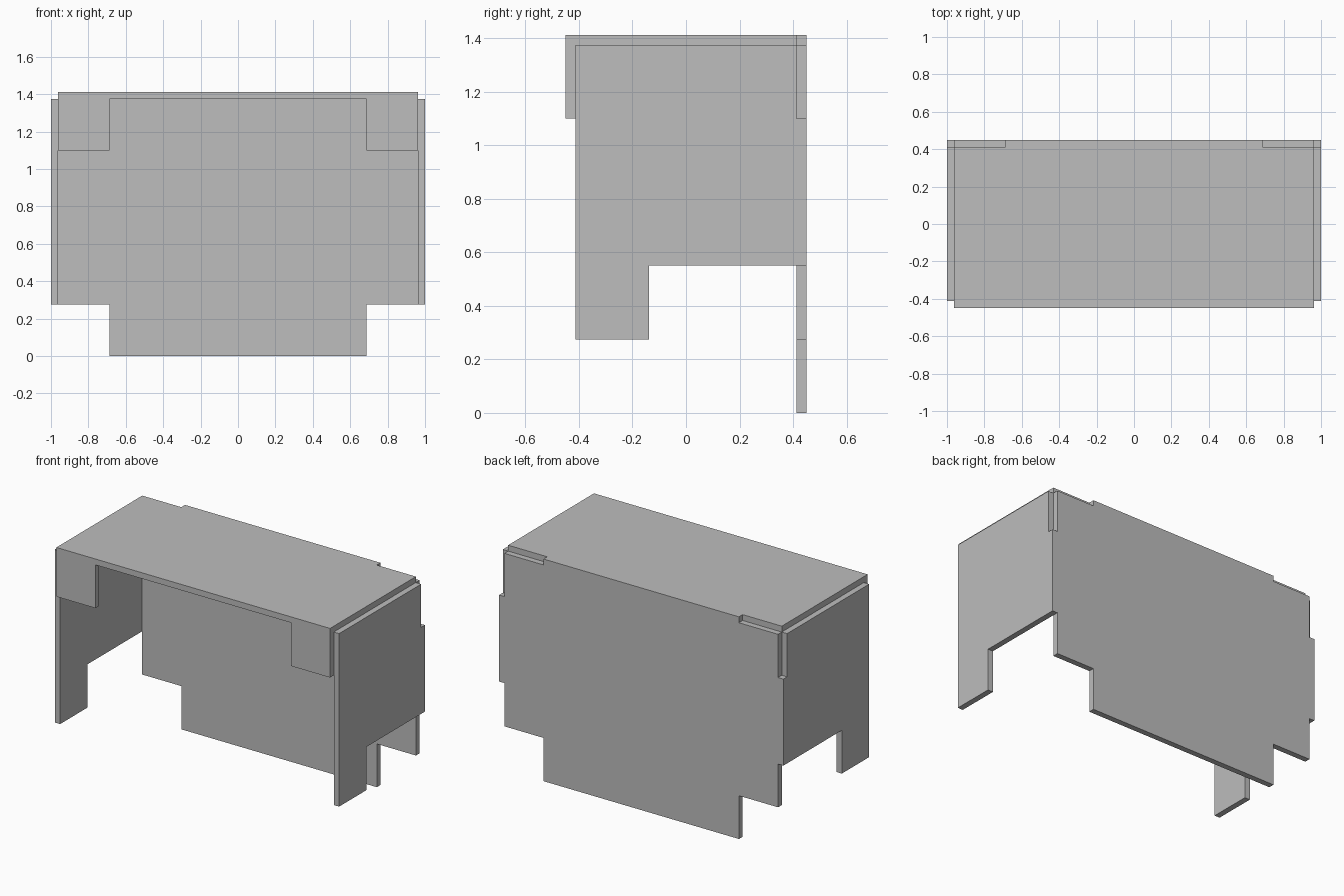
import bpy, bmesh
from mathutils import Vector

cube = bpy.data.objects.get("Cube")
if cube:
    bpy.data.objects.remove(cube, do_unlink=True)

U = 0.275    # joint module
T = 0.0375   # board thickness
W, D, H = 3.5 * U, 1.5 * U, 5 * U   # inner half width, inner half depth, inner height
JOINT = 2.5 * U                     # half width of the central joints

board = bpy.data.materials.new("board grey")
board.use_nodes = True
grey = (0.51, 0.51, 0.51, 1)
board.diffuse_color = grey
board.node_tree.nodes["Principled BSDF"].inputs["Base Color"].default_value = grey


def panel(name, outline, place, offset):
    """Cut a board from a flat outline; place maps (a, b) to 3D, offset is its thickness."""
    bm = bmesh.new()
    face = bm.faces.new([bm.verts.new(place(a, b)) for a, b in outline])
    grown = bmesh.ops.extrude_face_region(bm, geom=[face])["geom"]
    moved = [v for v in grown if isinstance(v, bmesh.types.BMVert)]
    bmesh.ops.translate(bm, verts=moved, vec=Vector(offset))
    bmesh.ops.recalc_face_normals(bm, faces=bm.faces)
    mesh = bpy.data.meshes.new(name)
    bm.to_mesh(mesh)
    bm.free()
    mesh.materials.append(board)
    obj = bpy.data.objects.new(name, mesh)
    bpy.context.collection.objects.link(obj)


def mirrored(half):
    """Complete a half outline across its first coordinate."""
    return half + [(-a, b) for a, b in reversed(half)]


# Desk top with a central tab over the back board
panel("desk_top",
      mirrored([(W, -D - T), (W, D), (JOINT, D), (JOINT, D + T)]),
      lambda a, b: (a, b, H), (0, 0, T))

# Back board with stepped foot and side tabs
panel("back_board",
      mirrored([(JOINT, 0), (JOINT, U), (W, U), (W, 2 * U), (W + T, 2 * U),
                (W + T, 4 * U), (W, 4 * U), (W, H)]),
      lambda a, b: (a, D, b), (0, T, 0))

for side, s in (("left", 1), ("right", -1)):
    # Side board with a front leg
    panel(side + "_side_board",
          [(-D, U), (-U / 2, U), (-U / 2, 2 * U), (D, 2 * U), (D, H), (-D, H)],
          lambda a, b: (s * W, a, b), (s * T, 0, 0))
    # Front corner plate hanging below the top
    panel(side + "_front_plate",
          [(JOINT, 4 * U), (W, 4 * U), (W, H), (JOINT, H)],
          lambda a, b: (s * a, -D, b), (0, -T, 0))
